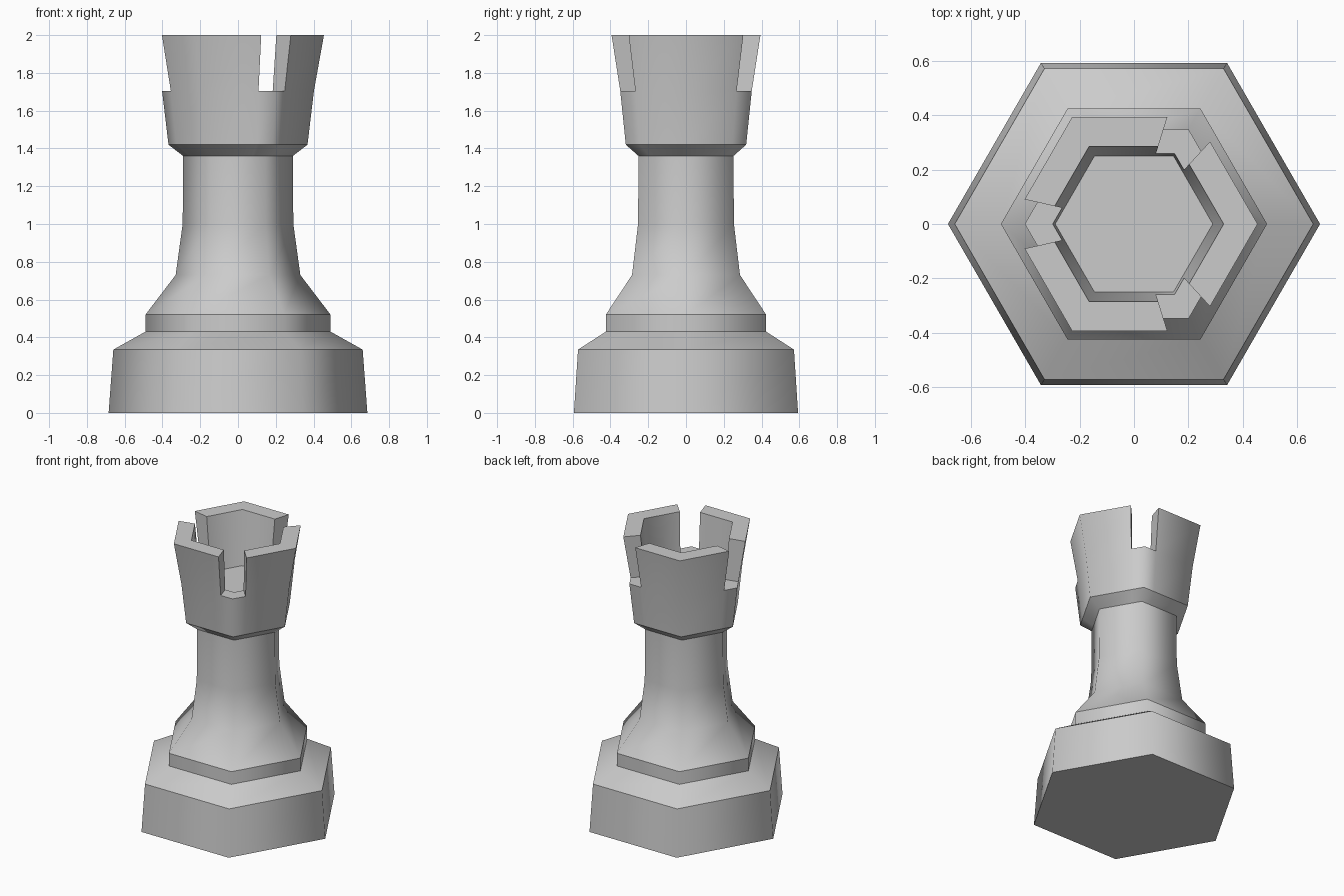
import bpy
import bmesh
from math import cos, sin, radians
from mathutils import Vector

if "Cube" in bpy.data.objects:
    bpy.data.objects.remove(bpy.data.objects["Cube"])

grey = bpy.data.materials.new("stone_grey")
grey.use_nodes = True
colour = (0.6, 0.6, 0.6, 1)
grey.diffuse_color = colour
grey.node_tree.nodes["Principled BSDF"].inputs["Base Color"].default_value = colour

NOTCH = 0.23   # share of a hexagon side taken by half a notch


def hexagon(r, z, notched):
    """Corners of a hexagon, with notch edges beside every second corner."""
    corner = [Vector((r * cos(radians(60 * i)), r * sin(radians(60 * i)), z)) for i in range(6)]
    if not notched:
        return corner
    points = []
    for i in (1, 3, 5):
        here, after, before = corner[i], corner[(i + 1) % 6], corner[i - 1]
        points += [here.lerp(before, NOTCH), here, here.lerp(after, NOTCH), after]
    return points


def loft(bm, profile, notched=False):
    """Rings from (radius, height) pairs."""
    return [[bm.verts.new(p) for p in hexagon(r, z, notched)] for r, z in profile]


def skin(bm, rings, lower, upper, skip_notches=False):
    a, b = rings[lower], rings[upper]
    n = len(a)
    for i in range(n):
        if skip_notches and i % 4 < 2:
            continue
        j = (i + 1) % n
        bm.faces.new((a[i], a[j], b[j], b[i]))


def finish(name, bm, rings, sharp_rings, sharp_faces=()):
    bmesh.ops.recalc_face_normals(bm, faces=bm.faces)
    for face in bm.faces:
        face.smooth = True
    for k in sharp_rings:
        ring = set(rings[k])
        for edge in bm.edges:
            if set(edge.verts) <= ring:
                edge.smooth = False
    for face in sharp_faces:
        for edge in face.edges:
            edge.smooth = False
    mesh = bpy.data.meshes.new(name)
    bm.to_mesh(mesh)
    bm.free()
    mesh.materials.append(grey)
    bpy.context.collection.objects.link(bpy.data.objects.new(name, mesh))


def turned_part(name, profile, sharp_rings):
    bm = bmesh.new()
    rings = loft(bm, profile)
    for k in range(len(rings) - 1):
        skin(bm, rings, k, k + 1)
    bm.faces.new(rings[0])
    bm.faces.new(rings[-1])
    finish(name, bm, rings, sharp_rings)


# Stepped foot and waisted column
turned_part("base", [(0.685, 0), (0.66, 0.335), (0.49, 0.43), (0.49, 0.52)], range(4))
turned_part("column", [(0.49, 0.52), (0.33, 0.73), (0.293, 1.0), (0.29, 1.37)], (0, 3))

# Hollow crown: up the outside, over the rim and down the inside
bm = bmesh.new()
rings = loft(bm, [(0.29, 1.36), (0.368, 1.42), (0.402, 1.705), (0.455, 2.0),
                  (0.33, 2.0), (0.299, 1.705), (0.29, 1.62)], True)
skin(bm, rings, 0, 1)
skin(bm, rings, 1, 2)
for k in (2, 3, 4):
    skin(bm, rings, k, k + 1, True)
skin(bm, rings, 5, 6)
caps = [bm.faces.new(rings[0]), bm.faces.new(rings[-1])]

# Notch floors and side walls
for s in (0, 4, 8):
    for i in (s, s + 1):
        caps.append(bm.faces.new((rings[2][i], rings[2][i + 1], rings[5][i + 1], rings[5][i])))
    for i in (s, s + 2):
        caps.append(bm.faces.new([rings[k][i] for k in (2, 3, 4, 5)]))
for point in [ring[i] for ring in rings[3:5] for i in (1, 5, 9)]:
    bm.verts.remove(point)
rings[3] = [v for v in rings[3] if v.is_valid]
rings[4] = [v for v in rings[4] if v.is_valid]
finish("crown", bm, rings, (0, 1, 3, 4, 6), caps)
